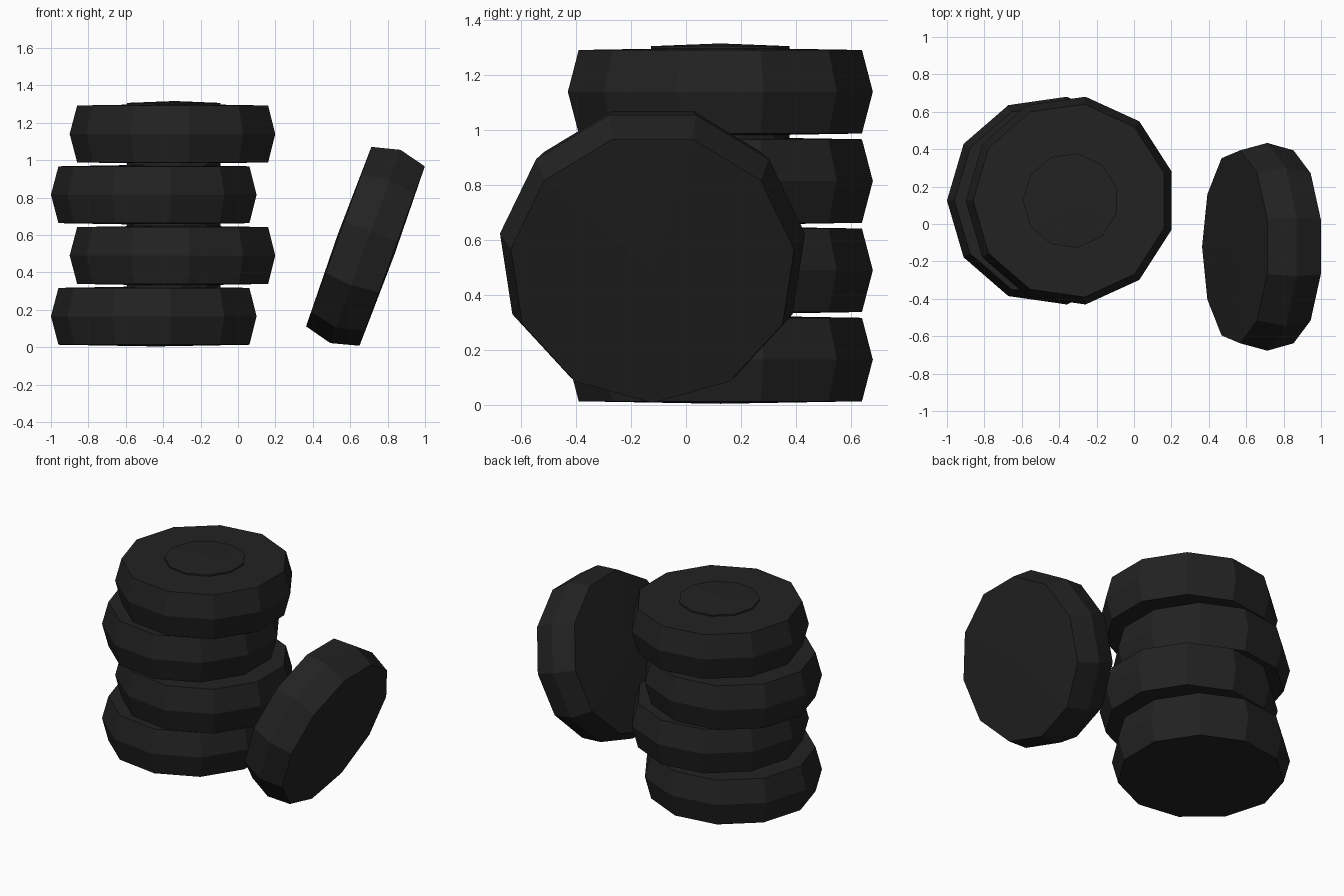
import bpy, bmesh, math

if "Cube" in bpy.data.objects:
    bpy.data.objects.remove(bpy.data.objects["Cube"])

SIDES = 11

rubber = bpy.data.materials.new("black rubber")
rubber.diffuse_color = (0.016, 0.016, 0.016, 1)
rubber.use_nodes = True
rubber.node_tree.nodes["Principled BSDF"].inputs["Base Color"].default_value = rubber.diffuse_color


def lathe(name, rings, bottom, top, location, tilt=0.0):
    """Turn (radius, height) rings into a closed solid with pointed caps."""
    bm = bmesh.new()
    loops = []
    for r, z in rings:
        loops.append([bm.verts.new((r * math.cos(a), r * math.sin(a), z))
                      for a in (math.pi + 2 * math.pi * i / SIDES for i in range(SIDES))])
    low = bm.verts.new((0, 0, bottom))
    high = bm.verts.new((0, 0, top))
    for i in range(SIDES):
        j = (i + 1) % SIDES
        for a, b in zip(loops, loops[1:]):
            bm.faces.new((a[i], a[j], b[j], b[i]))
        bm.faces.new((low, loops[0][j], loops[0][i]))
        bm.faces.new((high, loops[-1][i], loops[-1][j]))
    bmesh.ops.recalc_face_normals(bm, faces=bm.faces)
    mesh = bpy.data.meshes.new(name)
    bm.to_mesh(mesh)
    bm.free()
    mesh.materials.append(rubber)
    obj = bpy.data.objects.new(name, mesh)
    obj.location = location
    obj.rotation_euler = (0, tilt, 0)
    bpy.context.collection.objects.link(obj)
    return obj


def tyre(name, location, tilt=0.0):
    # bulging tread with slightly domed sidewalls
    return lathe(name, [(0.521, -0.152), (0.561, 0), (0.521, 0.152)],
                 -0.161, 0.161, location, tilt)


# Stack of four tyres, alternately shifted sideways
for i in range(4):
    tyre(f"stacked_tyre_{i + 1}", (-0.439 + 0.1 * (i % 2), 0.125, 0.165 + 0.325 * i))

# Core running up through the stack and showing on top
lathe("stack_core", [(0.255, 0.1), (0.255, 1.306)], 0.1, 1.316, (-0.339, 0.125, 0))

# Single tyre leaning beside the stack
tyre("leaning_tyre", (0.685, -0.122, 0.549), math.radians(-70))
